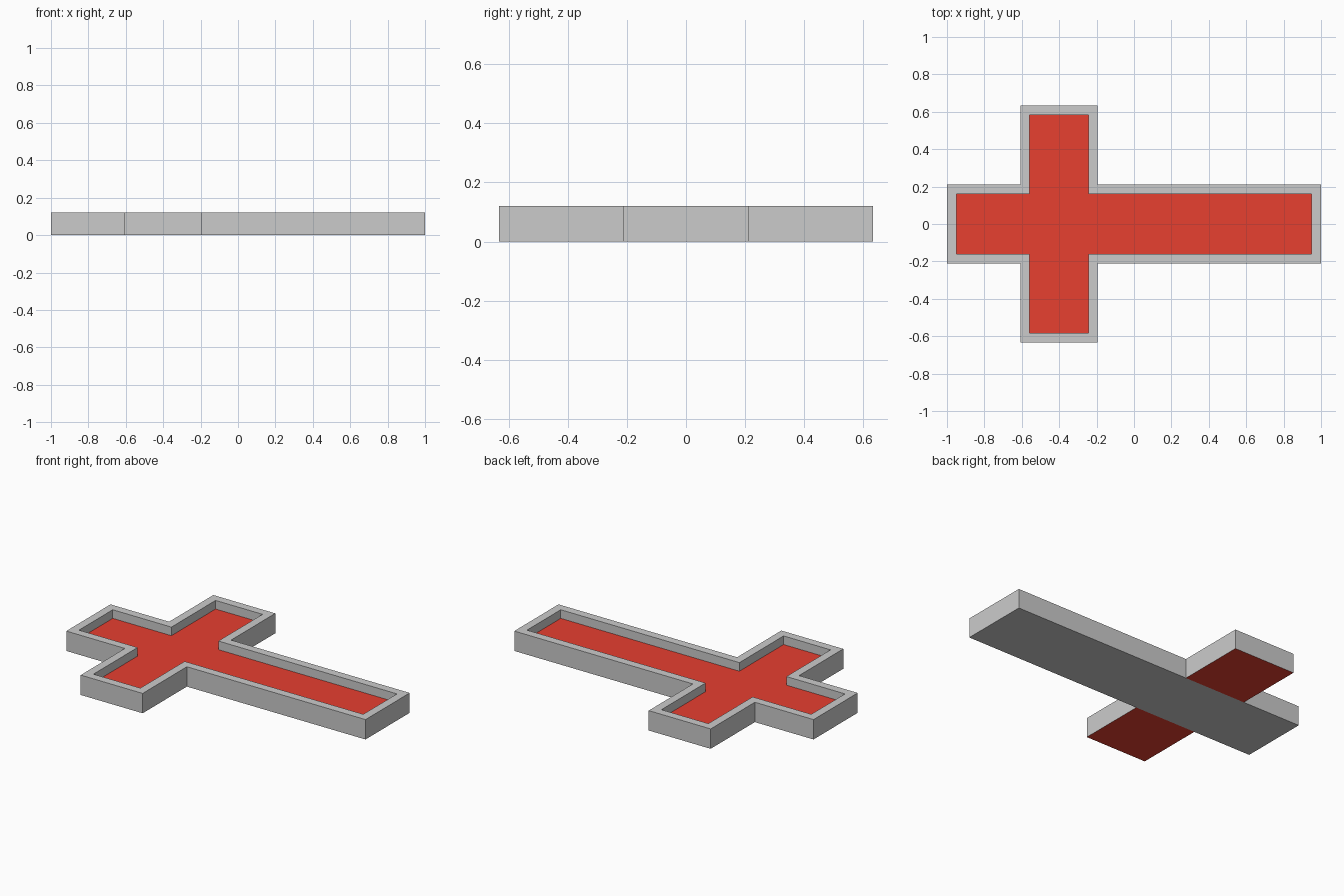
import bpy

if "Cube" in bpy.data.objects:
    bpy.data.objects.remove(bpy.data.objects["Cube"])

HEIGHT, FLOOR, RIM = 0.12, 0.068, 0.05


def cross(inset, z):
    """Cross outline, counter-clockwise, shrunk by inset."""
    x0, x1, yb = -1 + inset, 1 - inset, 0.211 - inset
    a0, a1, ya = -0.608 + inset, -0.194 - inset, 0.633 - inset
    half = [(x1, yb), (a1, yb), (a1, ya), (a0, ya), (a0, yb), (x0, yb)]
    return [(x, y, z) for x, y in half + [(x, -y) for x, y in reversed(half)]]


def add_object(name, verts, faces):
    mesh = bpy.data.meshes.new(name)
    mesh.from_pydata(verts, [], faces)
    mesh.update()
    obj = bpy.data.objects.new(name, mesh)
    bpy.context.collection.objects.link(obj)
    return obj


# Grey tray frame: outer wall, flat rim and inner wall, lofted ring to ring
rings = [cross(0, 0), cross(0, HEIGHT), cross(RIM, HEIGHT), cross(RIM, FLOOR)]
n = len(rings[0])
verts = [v for ring in rings for v in ring]
faces = [(r * n + i, r * n + (i + 1) % n, (r + 1) * n + (i + 1) % n, (r + 1) * n + i)
         for r in range(3) for i in range(n)]
# Grey underside of the long bar
faces.append((0, 11, 10, 7, 6, 5, 4, 1))
add_object("frame", verts, faces)

# Red recessed floor and red undersides of the two short arms
verts = cross(RIM, FLOOR) + cross(0, 0)
faces = [tuple(range(n)),
         tuple(n + i for i in (4, 3, 2, 1)),
         tuple(n + i for i in (10, 9, 8, 7))]
panel = add_object("red_panels", verts, faces)
red = bpy.data.materials.new("red")
red.diffuse_color = (0.8, 0.05, 0.03, 1)
red.use_nodes = True
red.node_tree.nodes["Principled BSDF"].inputs["Base Color"].default_value = red.diffuse_color
panel.data.materials.append(red)
